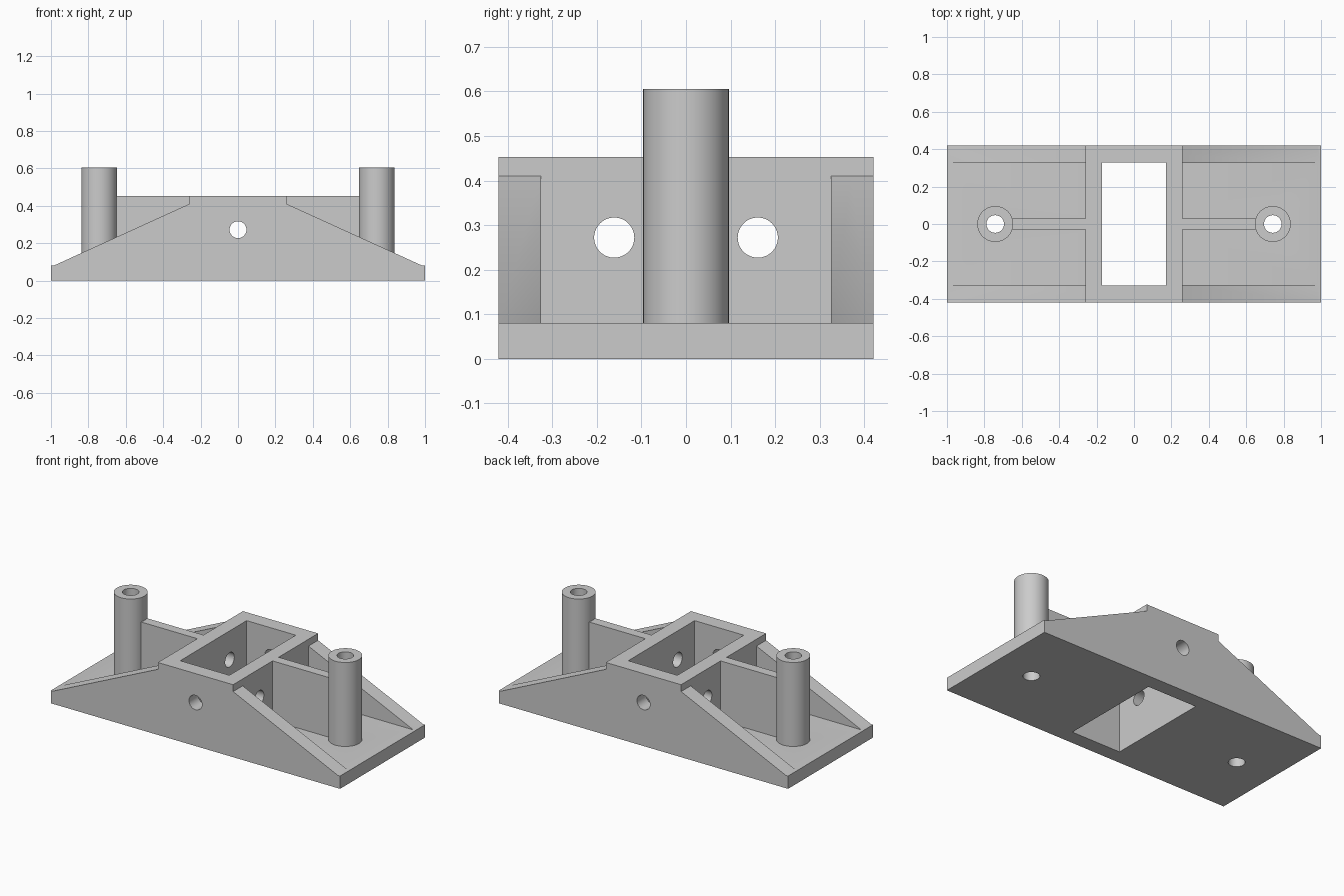
import bpy
import bmesh
from math import pi
from mathutils import Matrix, Vector

default = bpy.data.objects.get("Cube")
if default:
    bpy.data.objects.remove(default, do_unlink=True)

# Single grey material
grey = bpy.data.materials.new("plain grey")
grey.use_nodes = True
colour = (0.6, 0.6, 0.6, 1)
grey.diffuse_color = colour
grey.node_tree.nodes["Principled BSDF"].inputs["Base Color"].default_value = colour

# Main dimensions
HALF_Y, INNER_Y = 0.42, 0.325
BOX_X, OPEN_X = 0.26, 0.17
PLATE_Z, DECK_Z, POST_Z = 0.08, 0.453, 0.605
POST_X, HOLE_Z = 0.742, 0.272


def make_object(name, bm):
    bmesh.ops.recalc_face_normals(bm, faces=bm.faces)
    mesh = bpy.data.meshes.new(name)
    bm.to_mesh(mesh)
    bm.free()
    mesh.materials.append(grey)
    obj = bpy.data.objects.new(name, mesh)
    bpy.context.scene.collection.objects.link(obj)
    return obj


def box(name, x0, x1, y0, y1, z0, z1):
    low, high = Vector((x0, y0, z0)), Vector((x1, y1, z1))
    bm = bmesh.new()
    bmesh.ops.create_cube(bm, size=1)
    bmesh.ops.scale(bm, vec=high - low, verts=bm.verts)
    bmesh.ops.translate(bm, vec=(low + high) / 2, verts=bm.verts)
    return make_object(name, bm)


def cylinder(name, radius, length, centre, axis="Z"):
    turn = {"X": Matrix.Rotation(pi / 2, 4, "Y"),
            "Y": Matrix.Rotation(pi / 2, 4, "X"),
            "Z": Matrix.Identity(4)}[axis]
    bm = bmesh.new()
    bmesh.ops.create_cone(bm, cap_ends=True, segments=64, radius1=radius,
                          radius2=radius, depth=length,
                          matrix=Matrix.Translation(centre) @ turn)
    return make_object(name, bm)


def side_wall(name, y0, y1):
    half = [(1, 0), (1, PLATE_Z), (0.985, PLATE_Z), (BOX_X, 0.41), (BOX_X, DECK_Z)]
    profile = half + [(-x, z) for x, z in reversed(half)]
    bm = bmesh.new()
    face = bm.faces.new([bm.verts.new((x, y0, z)) for x, z in profile])
    out = bmesh.ops.extrude_face_region(bm, geom=[face])
    moved = [v for v in out["geom"] if isinstance(v, bmesh.types.BMVert)]
    bmesh.ops.translate(bm, vec=(0, y1 - y0, 0), verts=moved)
    return make_object(name, bm)


def combine(target, parts, operation):
    for part in parts:
        mod = target.modifiers.new(part.name, "BOOLEAN")
        mod.operation, mod.solver, mod.object = operation, "EXACT", part
        bpy.ops.object.modifier_apply(modifier=mod.name)
        bpy.data.objects.remove(part, do_unlink=True)


# Base plate carries every other part
bracket = box("mounting_bracket", -1, 1, -HALF_Y, HALF_Y, 0, PLATE_Z)
bpy.context.view_layer.objects.active = bracket
bracket.select_set(True)

# Sloped side walls, centre block, ribs and posts
solids = [side_wall("right_side_wall", -HALF_Y, -INNER_Y),
          side_wall("left_side_wall", INNER_Y, HALF_Y),
          box("centre_block", -BOX_X, BOX_X, -0.37, 0.37, 0.04, DECK_Z)]
for s in (-1, 1):
    x0, x1 = sorted((s * 0.22, s * POST_X))
    solids.append(box("rib", x0, x1, -0.03, 0.03, 0.04, DECK_Z))
    solids.append(cylinder("post", 0.096, POST_Z - 0.04,
                           (s * POST_X, 0, (POST_Z + 0.04) / 2)))
combine(bracket, solids, "UNION")

# Central opening, post bores and cross holes
cuts = [box("opening", -OPEN_X, OPEN_X, -INNER_Y - 0.003, INNER_Y + 0.003, -1, 1),
        cylinder("side_hole", 0.045, 2, (0, 0, HOLE_Z), "Y")]
for s in (-1, 1):
    cuts.append(cylinder("post_bore", 0.047, 3, (s * POST_X, 0, 0)))
    cuts.append(cylinder("end_hole", 0.045, 0.8, (0, s * 0.161, HOLE_Z), "X"))
combine(bracket, cuts, "DIFFERENCE")

bpy.ops.object.shade_smooth_by_angle(angle=pi / 6)
